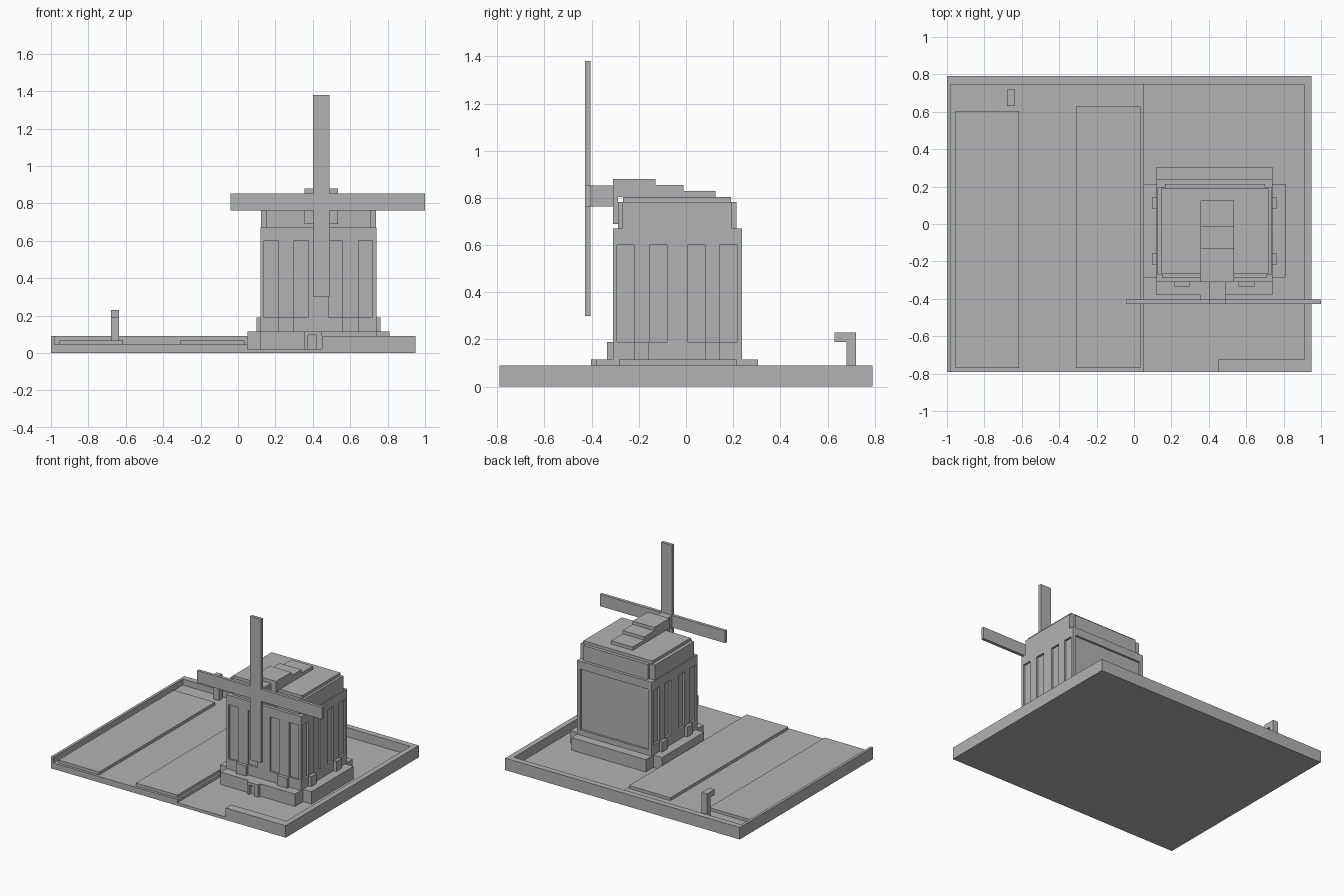
import bpy
import bmesh

cube = bpy.data.objects.get("Cube")
if cube:
    bpy.data.objects.remove(cube, do_unlink=True)

GREY = (0.45, 0.45, 0.45, 1)
stone = bpy.data.materials.new("plain_grey")
stone.use_nodes = True
stone.diffuse_color = GREY
stone.node_tree.nodes["Principled BSDF"].inputs["Base Color"].default_value = GREY


def boxes(name, *spans):
    """One object made of boxes, each given as (x0, x1, y0, y1, z0, z1)."""
    bm = bmesh.new()
    for x0, x1, y0, y1, z0, z1 in spans:
        verts = bmesh.ops.create_cube(bm, size=1)["verts"]
        for v in verts:
            v.co.x = x0 if v.co.x < 0 else x1
            v.co.y = y0 if v.co.y < 0 else y1
            v.co.z = z0 if v.co.z < 0 else z1
    mesh = bpy.data.meshes.new(name)
    bm.to_mesh(mesh)
    bm.free()
    mesh.materials.append(stone)
    obj = bpy.data.objects.new(name, mesh)
    bpy.context.collection.objects.link(obj)
    return obj


def mirrored(x0, x1, *rest):
    """A span and its twin across the tower's middle."""
    return [(x0, x1, *rest), (2 * MID - x1, 2 * MID - x0, *rest)]


MID = 0.43
LEFT, RIGHT, BACK, FRONT = -1.0, 0.95, 0.79, -0.79
RIM = 0.09

# Ground tray: raised field, lower yard and the rim with a gap at the front
boxes("field_ground", (-0.98, 0.05, FRONT, 0.745, 0, 0.045))
boxes("yard_ground", (0.05, 0.91, FRONT, 0.745, 0, 0.022))
boxes("left_rim", (LEFT, -0.98, FRONT, BACK, 0, RIM))
boxes("right_rim", (0.91, RIGHT, FRONT, BACK, 0, RIM))
boxes("back_rim", (-0.98, 0.91, 0.745, BACK, 0, RIM))
boxes("front_rim", (0.45, 0.91, FRONT, -0.725, 0, RIM))

# Crop beds and the hooked post
boxes("outer_bed", (-0.955, -0.615, -0.77, 0.605, 0.04, 0.067))
boxes("inner_bed", (-0.31, 0.035, -0.77, 0.628, 0.04, 0.067))
boxes("hooked_post", (-0.68, -0.635, 0.68, 0.72, 0.04, 0.19),
      (-0.68, -0.635, 0.63, 0.72, 0.19, 0.23))

# Cross-shaped plinth with a small doorway
boxes("plinth_sides", (0.05, 0.81, -0.285, 0.215, 0.01, 0.115))
boxes("plinth_ends", (0.12, 0.74, -0.38, 0.305, 0.01, 0.115))
boxes("door_frame", (0.355, 0.375, -0.403, -0.38, 0.02, 0.115),
      (0.42, 0.45, -0.403, -0.38, 0.02, 0.115),
      (0.375, 0.42, -0.403, -0.38, 0.095, 0.115))

# Tower body with tall slots and a back panel cut in
body = boxes("tower_body", (0.12, 0.74, -0.31, 0.237, 0.1, 0.67))
DEPTH, SILL, HEAD = 0.015, 0.19, 0.6
cuts = []
for x in (0.14, 0.30):
    cuts += mirrored(x, x + 0.077, -0.4, -0.31 + DEPTH, SILL, HEAD)
for y in (-0.293, -0.154, 0.007, 0.143):
    cuts += mirrored(0.05, 0.12 + DEPTH, y, y + 0.073, SILL, HEAD)
cuts.append((0.145, 0.715, 0.237 - DEPTH, 0.4, 0.155, 0.61))
cutter = boxes("slot_cutter", *cuts)
cutter.hide_render = True
cut = body.modifiers.new("slots", "BOOLEAN")
cut.operation = "DIFFERENCE"
cut.solver = "EXACT"
cut.object = cutter
bpy.context.view_layer.objects.active = body
bpy.ops.object.modifier_apply(modifier=cut.name)
bpy.data.objects.remove(cutter, do_unlink=True)

# Buttresses at the feet of the columns
boxes("front_buttresses", *mirrored(0.217, 0.30, -0.335, -0.31, 0.11, SILL))
boxes("side_buttresses", *[s for y in (-0.22, 0.08)
                           for s in mirrored(0.098, 0.12, y, y + 0.064, 0.11, SILL)])

# Cap: middle block, side plates and roof slab
boxes("cap_block", (0.165, 0.70, -0.288, 0.215, 0.67, 0.783),
      *mirrored(0.15, 0.165, -0.288, -0.27, 0.67, 0.783))
boxes("cap_side_plates", *mirrored(0.122, 0.165, -0.27, 0.196, 0.67, 0.783))
boxes("roof_slab", (0.147, 0.72, -0.267, 0.19, 0.783, 0.805))

# Stepped ridge and its front housing
boxes("ridge_steps", *[(0.355, 0.535, -0.288, end, 0.805 + 0.025 * i, 0.83 + 0.025 * i)
                       for i, end in enumerate((0.125, -0.01, -0.13))])
boxes("shaft_housing", (0.355, 0.535, -0.31, -0.288, 0.69, 0.88))

# Shaft and sails
boxes("shaft", (0.40, 0.49, -0.405, -0.31, 0.763, 0.853))
boxes("upright_sails", (0.40, 0.49, -0.428, -0.405, 0.30, 1.38))
boxes("level_sails", (-0.04, 0.40, -0.428, -0.405, 0.763, 0.853),
      (0.49, 1.0, -0.428, -0.405, 0.763, 0.853))
